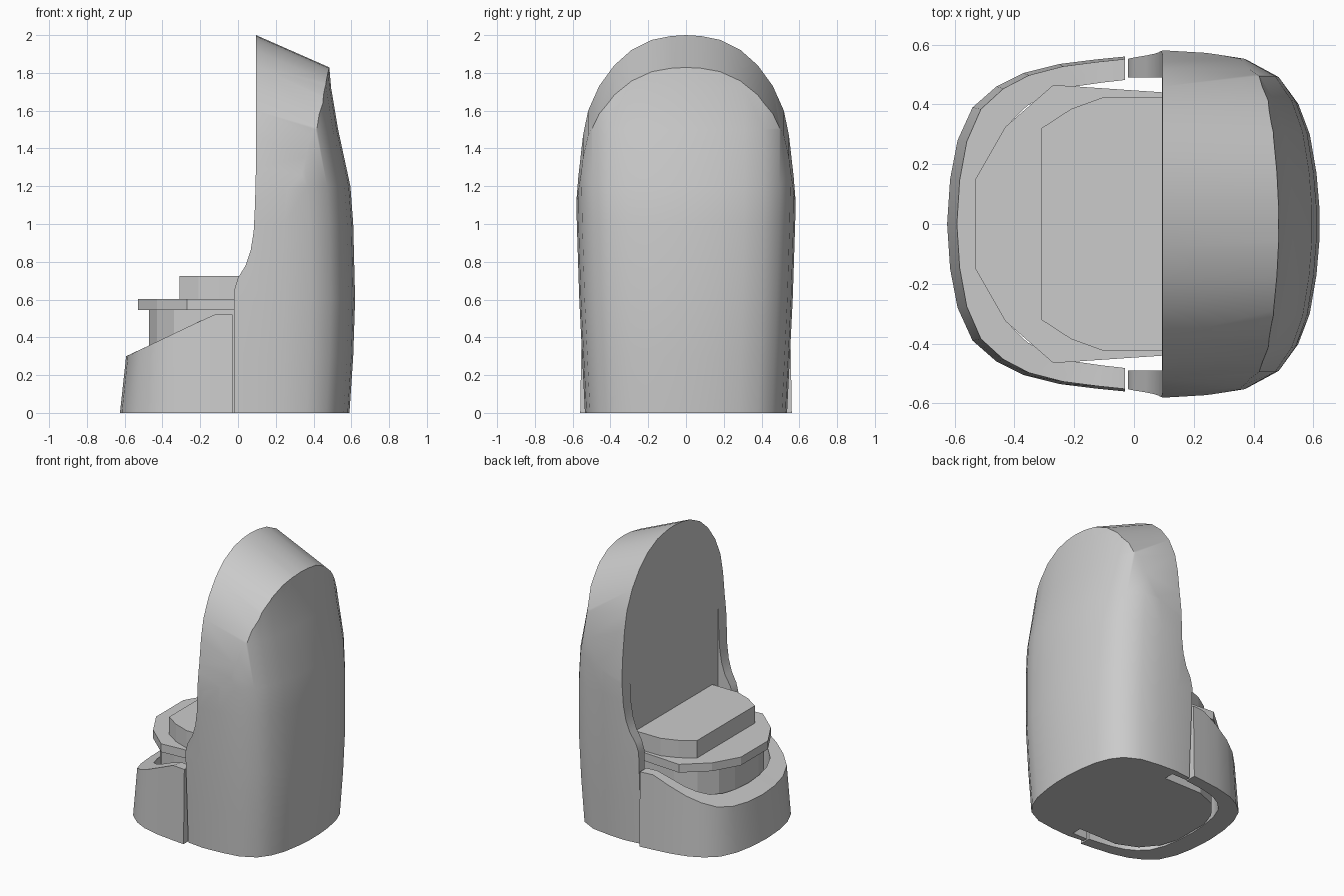
import bpy, bmesh, math

cube = bpy.data.objects.get("Cube")
if cube:
    bpy.data.objects.remove(cube, do_unlink=True)

grey = bpy.data.materials.new("plain grey")
grey.use_nodes = True
COLOUR = (0.6, 0.6, 0.6, 1)
grey.diffuse_color = COLOUR
grey.node_tree.nodes["Principled BSDF"].inputs["Base Color"].default_value = COLOUR


def loft(name, rings):
    """Closed solid through rings of equal point count, capped at both ends."""
    bm = bmesh.new()
    rows = [[bm.verts.new(p) for p in ring] for ring in rings]
    n = len(rows[0])
    for a, b in zip(rows, rows[1:]):
        for i in range(n):
            j = (i + 1) % n
            bm.faces.new((a[i], a[j], b[j], b[i]))
    bm.faces.new(rows[0])
    bm.faces.new(rows[-1])
    bmesh.ops.recalc_face_normals(bm, faces=bm.faces)
    mesh = bpy.data.meshes.new(name)
    bm.to_mesh(mesh)
    bm.free()
    mesh.materials.append(grey)
    ob = bpy.data.objects.new(name, mesh)
    bpy.context.collection.objects.link(ob)
    return ob


def mirrored(half):
    """Mirror a half outline (u, v), v >= 0, over v = 0."""
    return half + [(u, -v) for u, v in reversed(half) if v > 0]


def slab(name, half, z0, z1):
    pts = mirrored(half)
    return loft(name, [[(x, y, z) for x, y in pts] for z in (z0, z1)])


def boolean(target, cutter, operation):
    mod = target.modifiers.new(operation.title(), "BOOLEAN")
    mod.operation = operation
    mod.object = cutter
    mod.solver = "EXACT"
    bpy.context.view_layer.objects.active = target
    bpy.ops.object.modifier_apply(modifier=mod.name)
    bpy.data.objects.remove(cutter, do_unlink=True)


def smooth(ob, degrees):
    bpy.ops.object.select_all(action="DESELECT")
    ob.select_set(True)
    bpy.context.view_layer.objects.active = ob
    bpy.ops.object.shade_smooth_by_angle(angle=math.radians(degrees))


# Tall shell: rounded plan lofted upward, leaning in at the back
FRONT = -0.02
plan = [(0, 0.975), (0.2, 1), (0.42, 0.985), (0.63, 0.95), (0.8, 0.85), (0.89, 0.71),
        (0.95, 0.53), (0.985, 0.3), (1, 0.1)]
levels = [(0, 0.59, 0.535), (0.3, 0.61, 0.55), (0.6, 0.62, 0.565), (1.0, 0.61, 0.578),
          (1.2, 0.595, 0.582), (1.5, 0.53, 0.582), (1.72, 0.493, 0.582), (2.1, 0.46, 0.582)]
shell = loft("back_shell", [
    [(FRONT + (back - FRONT) * u, width * v, z) for u, v in mirrored(plan)]
    for z, back, width in levels])

# Arched crown: an arch swept backward and downward trims the shell
arch = mirrored([(-0.5, 0.61), (1.0, 0.59), (1.25, 0.57), (1.47, 0.545), (1.6, 0.518),
                 (1.73, 0.46), (1.84, 0.38), (1.92, 0.29), (1.975, 0.18), (1.995, 0.08), (2.0, 0)])
crown = loft("crown_trim", [[(x, y, z - 0.44 * (x - 0.095)) for z, y in arch]
                            for x in (-0.2, 0.8)])
boolean(shell, crown, "INTERSECT")

# Swept front edge of the side wings
edge = [(-0.3, 0.65), (-0.02, 0.65), (0.0, 0.715), (0.04, 0.78), (0.067, 0.86), (0.083, 0.96),
        (0.09, 1.1), (0.095, 1.3), (0.095, 2.6), (-0.3, 2.6)]
boolean(shell, loft("wing_trim", [[(x, y, z) for x, z in edge] for y in (-1, 1)]), "DIFFERENCE")

# Recess between the wings
recess = slab("recess_trim", [(-0.3, 0.49), (0.094, 0.49)], -0.2, 1.25)
boolean(shell, recess, "DIFFERENCE")
smooth(shell, 28)

# Curved front guard with a sloping rim
outer = mirrored([(-0.03, 0.56), (-0.13, 0.55), (-0.25, 0.535), (-0.37, 0.505), (-0.46, 0.46),
                  (-0.54, 0.39), (-0.59, 0.28), (-0.615, 0.15), (-0.625, 0)])


def rim_height(x):
    return 0.3 + 0.22 * min(1, max(0, (x + 0.59) / 0.46))


def scaled(k, ky, z=None):
    pts = [(-0.03 + (x + 0.03) * k, y * ky) for x, y in outer]
    return [(x, y, rim_height(x) if z is None else z) for x, y in pts]


# Strip section carried around the curve: outer foot, outer rim, inner rim, inner foot
section = [scaled(1, 1, 0), scaled(0.945, 0.985), scaled(0.76, 0.86), scaled(0.76, 0.86, 0)]
guard = loft("front_guard", list(zip(*section)))
smooth(guard, 30)

# Seat pedestal, seat plate and cushion
slab("seat_pedestal", [(0.1, 0.42), (-0.2, 0.42), (-0.34, 0.36), (-0.43, 0.25), (-0.47, 0.13)], 0, 0.55)
slab("seat_plate", [(0.1, 0.44), (-0.27, 0.465), (-0.43, 0.325), (-0.53, 0.15)], 0.545, 0.603)
slab("seat_cushion", [(0.1, 0.425), (-0.1, 0.425), (-0.21, 0.385), (-0.31, 0.32)], 0.59, 0.725)
